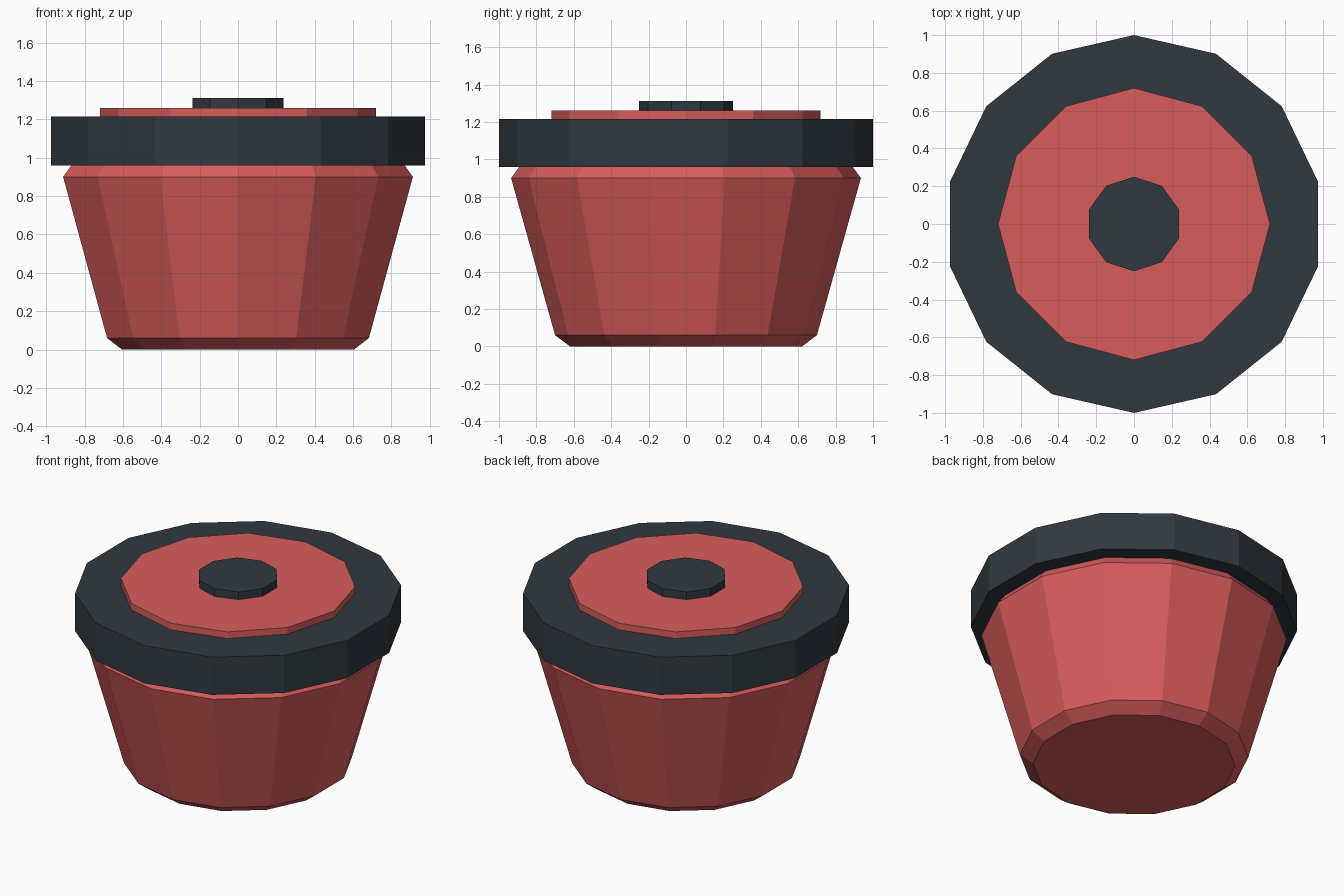
import bpy, bmesh, math

if "Cube" in bpy.data.objects:
    bpy.data.objects.remove(bpy.data.objects["Cube"])


def material(name, rgb):
    m = bpy.data.materials.new(name)
    m.diffuse_color = (*rgb, 1)
    m.use_nodes = True
    m.node_tree.nodes["Principled BSDF"].inputs["Base Color"].default_value = m.diffuse_color
    return m


red = material("soft_red", (0.69, 0.107, 0.107))
slate = material("dark_slate", (0.030, 0.041, 0.051))


def lathe(name, sides, profile, mat, start=math.pi / 2):
    """Closed flat-faced solid from (radius, z) rings."""
    bm = bmesh.new()
    rings = []
    for r, z in profile:
        angles = [start + i * math.tau / sides for i in range(sides)]
        rings.append([bm.verts.new((r * math.cos(a), r * math.sin(a), z)) for a in angles])
    for low, high in zip(rings, rings[1:]):
        for i in range(sides):
            j = (i + 1) % sides
            bm.faces.new((low[i], low[j], high[j], high[i]))
    bm.faces.new(rings[0][::-1])
    bm.faces.new(rings[-1])
    mesh = bpy.data.meshes.new(name)
    bm.to_mesh(mesh)
    bm.free()
    mesh.materials.append(mat)
    obj = bpy.data.objects.new(name, mesh)
    bpy.context.collection.objects.link(obj)
    return obj


# Tapered bowl with chamfered foot and shoulder
lathe("bowl", 14, [(0.62, 0), (0.70, 0.06), (0.935, 0.90), (0.89, 0.962)], red)
# Thick overhanging rim
lathe("rim", 14, [(1.0, 0.96), (1.0, 1.215)], slate)
# Raised lid panel
lathe("lid_panel", 12, [(0.72, 1.21), (0.72, 1.26)], red, 0)
# Small central button
lathe("center_button", 10, [(0.25, 1.255), (0.25, 1.312)], slate)
